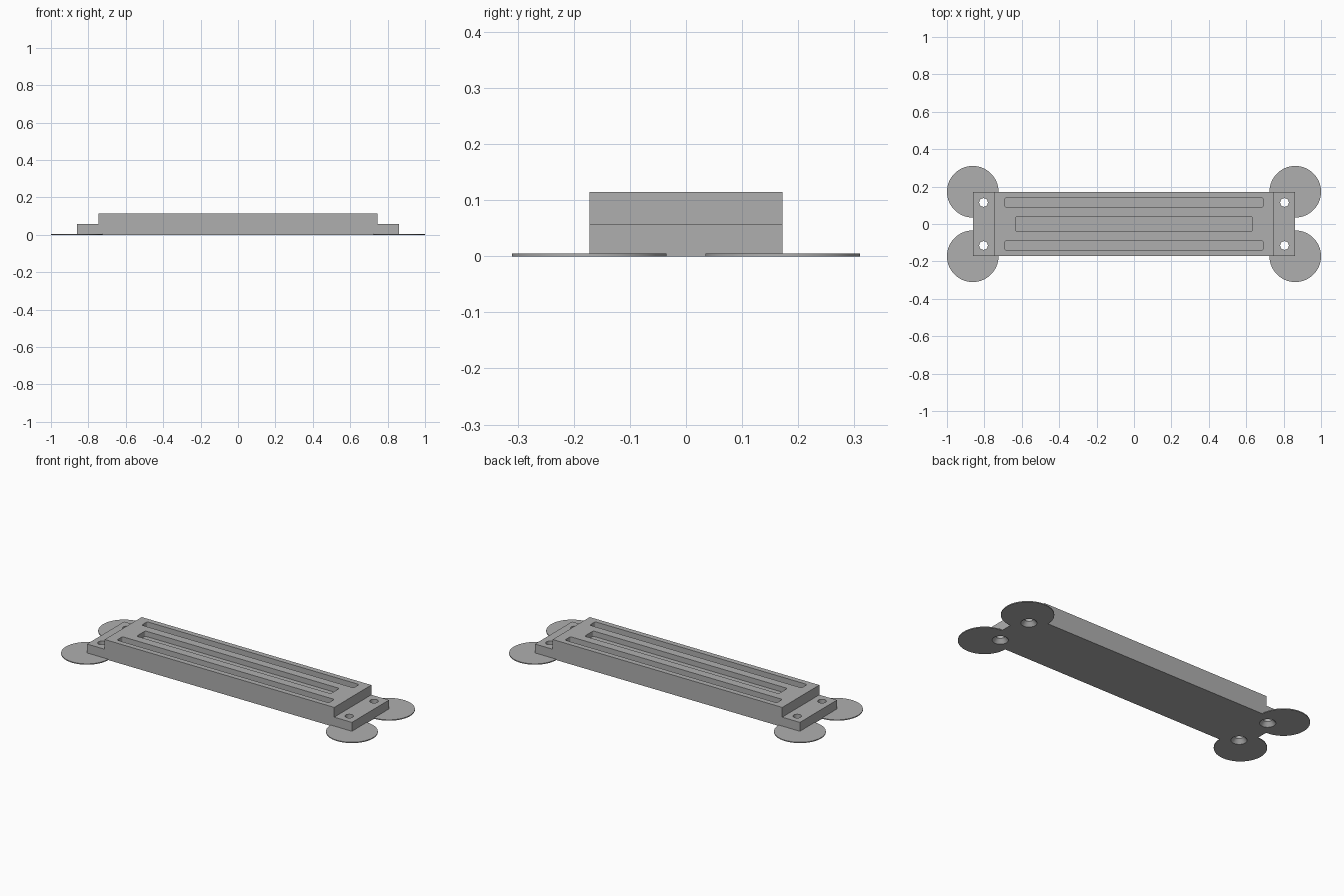
import bpy
import bmesh
from math import cos, sin, pi
from mathutils import Matrix, Vector

if "Cube" in bpy.data.objects:
    bpy.data.objects.remove(bpy.data.objects["Cube"], do_unlink=True)

MM = 2 / 174  # the part is 174 units long over the discs

grey = bpy.data.materials.new("plain grey")
grey.use_nodes = True
grey.diffuse_color = (0.43, 0.43, 0.43, 1)
grey.node_tree.nodes["Principled BSDF"].inputs["Base Color"].default_value = (0.43, 0.43, 0.43, 1)


def prism(name, outline, direction):
    """Extrude a closed outline of 3D points along a direction."""
    bm = bmesh.new()
    face = bm.faces.new([bm.verts.new(Vector(p) * MM) for p in outline])
    ext = bmesh.ops.extrude_face_region(bm, geom=[face])
    moved = [v for v in ext["geom"] if isinstance(v, bmesh.types.BMVert)]
    bmesh.ops.translate(bm, verts=moved, vec=Vector(direction) * MM)
    bmesh.ops.recalc_face_normals(bm, faces=bm.faces)
    return finish(name, bm)


def finish(name, bm):
    mesh = bpy.data.meshes.new(name)
    bm.to_mesh(mesh)
    bm.free()
    mesh.materials.append(grey)
    obj = bpy.data.objects.new(name, mesh)
    bpy.context.collection.objects.link(obj)
    return obj


def cone(name, x, y, z0, z1, r0, r1):
    bm = bmesh.new()
    bmesh.ops.create_cone(bm, cap_ends=True, segments=48, radius1=r0 * MM, radius2=r1 * MM,
                          depth=(z1 - z0) * MM,
                          matrix=Matrix.Translation(Vector((x, y, (z0 + z1) / 2)) * MM))
    return finish(name, bm)


def rounded_outline(hx, hy, r, cy, z):
    points = []
    for quarter, (sx, sy) in enumerate([(1, 1), (-1, 1), (-1, -1), (1, -1)]):
        for step in range(7):
            a = (quarter + step / 6) * pi / 2
            points.append((sx * (hx - r) + r * cos(a), cy + sy * (hy - r) + r * sin(a), z))
    return points


def cut(target, cutter):
    cutter.hide_render = True
    mod = target.modifiers.new("cut", "BOOLEAN")
    mod.operation = "DIFFERENCE"
    mod.solver = "EXACT"
    mod.object = cutter
    bpy.context.view_layer.objects.active = target
    bpy.ops.object.modifier_apply(modifier=mod.name)
    bpy.data.objects.remove(cutter, do_unlink=True)


# Stepped body: raised middle with a low mounting ledge at each end
half = [(75, 0), (75, 5), (65, 5), (65, 10)]
profile = half + [(-x, z) for x, z in reversed(half)]
body = prism("body", [(x, -15, z) for x, z in profile], (0, 30, 0))

# Long rounded slots in the top
for hx, hy, cy in [(60, 2.25, 10), (55, 3.5, 0), (60, 2.25, -10)]:
    cut(body, prism("slot_cutter", rounded_outline(hx, hy, 0.8, cy, 7.3), (0, 0, 5)))

# Screw holes, countersunk from below
for x in (-70, 70):
    for y in (-10, 10):
        cut(body, cone("hole_cutter", x, y, -1, 8, 2, 2))
        cut(body, cone("countersink_cutter", x, y, -1, 2, 4.5, 2))

# Thin corner discs, each a three-quarter circle around a body corner
for side, sx in (("left", 1), ("right", -1)):
    for end, sy in (("front", -1), ("back", 1)):
        arc = [(0, 0)] + [(12 * cos(a), 12 * sin(a))
                          for a in (-pi / 2 + i * pi / 48 for i in range(73))]
        outline = [(sx * (75 + u), sy * (15 + v), 0) for u, v in arc]
        prism(f"corner_disc_{end}_{side}", outline, (0, 0, 0.45))

# Smooth round walls, keep the edges crisp
bpy.ops.object.select_all(action="DESELECT")
for obj in bpy.context.scene.objects:
    if obj.type == "MESH":
        obj.select_set(True)
bpy.context.view_layer.objects.active = body
bpy.ops.object.shade_smooth_by_angle(angle=pi / 6)
